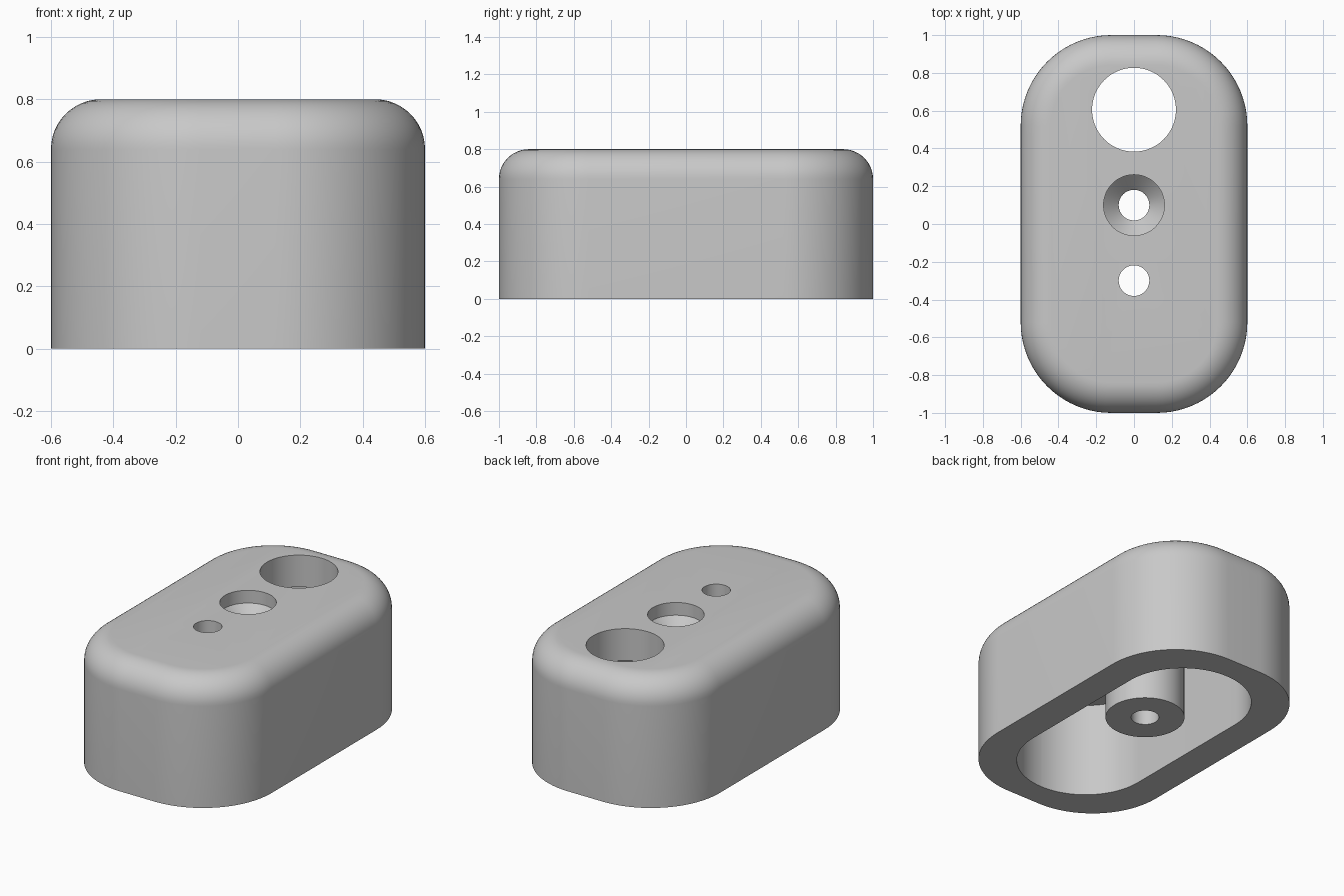
import bpy, bmesh, math

if "Cube" in bpy.data.objects:
    bpy.data.objects.remove(bpy.data.objects["Cube"])

plastic = bpy.data.materials.new("light_grey")
plastic.diffuse_color = (0.58, 0.58, 0.58, 1)
plastic.use_nodes = True
plastic.node_tree.nodes["Principled BSDF"].inputs["Base Color"].default_value = plastic.diffuse_color


def rounded_outline(hx, hy, r, seg=20):
    """Points of a rounded rectangle, counter-clockwise."""
    pts = []
    for k, (sx, sy) in enumerate([(1, 1), (-1, 1), (-1, -1), (1, -1)]):
        for i in range(seg + 1):
            a = math.pi / 2 * (k + i / seg)
            pts.append((sx * (hx - r) + r * math.cos(a),
                        sy * (hy - r) + r * math.sin(a)))
    return pts


def loft(name, rings):
    """Closed solid through stacked rings of (outline, z)."""
    bm = bmesh.new()
    loops = [[bm.verts.new((x, y, z)) for x, y in pts] for pts, z in rings]
    n = len(loops[0])
    for lo, hi in zip(loops, loops[1:]):
        for i in range(n):
            j = (i + 1) % n
            bm.faces.new((lo[i], lo[j], hi[j], hi[i]))
    bm.faces.new(loops[0][::-1])
    bm.faces.new(loops[-1])
    bmesh.ops.remove_doubles(bm, verts=bm.verts, dist=1e-5)
    bmesh.ops.recalc_face_normals(bm, faces=bm.faces)
    mesh = bpy.data.meshes.new(name)
    bm.to_mesh(mesh)
    bm.free()
    mesh.materials.append(plastic)
    ob = bpy.data.objects.new(name, mesh)
    bpy.context.collection.objects.link(ob)
    return ob


def turned(name, y, profile, seg=64):
    """Solid of revolution about a vertical axis, profile of (radius, z)."""
    def circle(r):
        return [(r * math.cos(2 * math.pi * i / seg),
                 y + r * math.sin(2 * math.pi * i / seg)) for i in range(seg)]
    return loft(name, [(circle(r), z) for r, z in profile])


def combine(target, tool, operation):
    bpy.context.view_layer.objects.active = target
    mod = target.modifiers.new(operation, 'BOOLEAN')
    mod.operation, mod.object, mod.solver = operation, tool, 'EXACT'
    bpy.ops.object.modifier_apply(modifier=mod.name)
    bpy.data.objects.remove(tool)


# Outer housing with a rounded top edge
HX, HY, CORNER, HEIGHT, FILLET = 0.6, 1.0, 0.48, 0.8, 0.16
rings = [(rounded_outline(HX, HY, CORNER), 0)]
for i in range(13):
    a = math.pi / 2 * i / 12
    d = FILLET * (1 - math.cos(a))
    rings.append((rounded_outline(HX - d, HY - d, CORNER - d),
                  HEIGHT - FILLET + FILLET * math.sin(a)))
housing = loft("housing", rings)

# Slot-shaped cavity open at the bottom
slot = rounded_outline(0.4, 0.84, 0.399)
combine(housing, loft("cavity", [(slot, -0.1), (slot, 0.6)]), 'DIFFERENCE')

# Screw boss hanging from the ceiling
combine(housing, turned("screw_boss", 0.1, [(0.23, 0.05), (0.23, 0.68)]), 'UNION')

# Large hole, countersunk screw hole and small hole
combine(housing, turned("large_hole", 0.605, [(0.222, 0.3), (0.222, 1)]), 'DIFFERENCE')
combine(housing, turned("screw_hole", 0.1, [(0.081, -0.1), (0.081, 0.64),
                                            (0.161, 0.72), (0.161, 1)]), 'DIFFERENCE')
combine(housing, turned("small_hole", -0.3, [(0.081, 0.3), (0.081, 1)]), 'DIFFERENCE')

# Smooth shading with crisp hole rims
bpy.ops.object.select_all(action='DESELECT')
housing.select_set(True)
bpy.context.view_layer.objects.active = housing
bpy.ops.object.shade_smooth_by_angle(angle=math.radians(30))
